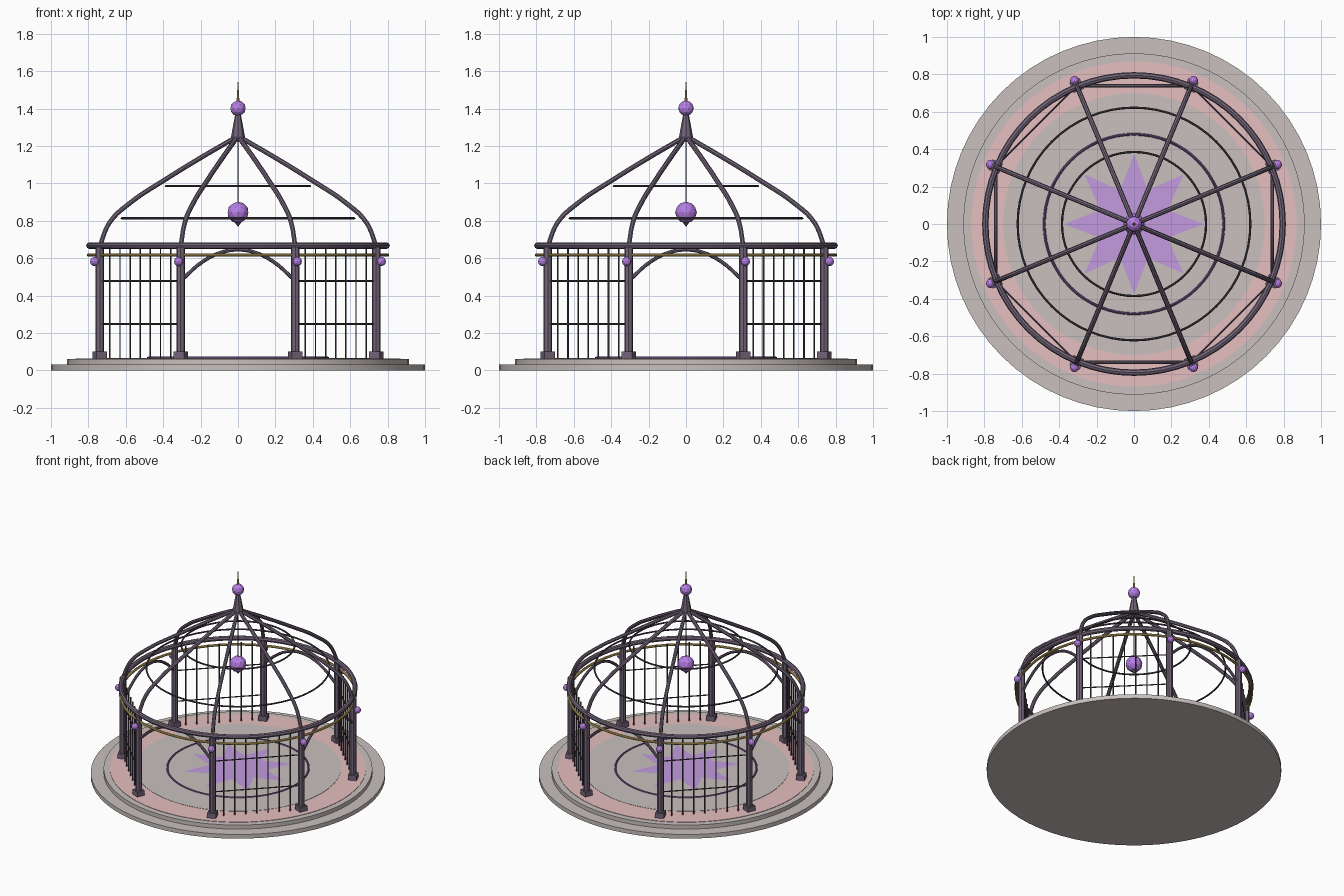
import bpy, bmesh
from math import sin, cos, pi, radians
from mathutils import Vector

cube = bpy.data.objects.get("Cube")
if cube:
    bpy.data.objects.remove(cube, do_unlink=True)


def material(name, r, g, b):
    mat = bpy.data.materials.new(name)
    mat.use_nodes = True
    mat.diffuse_color = (r, g, b, 1)
    mat.node_tree.nodes["Principled BSDF"].inputs["Base Color"].default_value = (r, g, b, 1)
    return mat


stone = material("warm grey stone", .58, .53, .51)
pink = material("pink stone", .79, .52, .53)
lilac = material("lilac inlay", .54, .33, .74)
violet = material("violet inlay", .17, .09, .26)
iron = material("plum iron", .17, .13, .19)
dark = material("dark iron", .075, .06, .08)
crystal = material("purple crystal", .50, .22, .83)
gold = material("old gold", .60, .43, .12)


def finish(name, mat, smooth=True):
    obj = bpy.context.object
    obj.name = name
    obj.data.materials.clear()
    obj.data.materials.append(mat)
    if smooth:
        bpy.ops.object.shade_smooth_by_angle(angle=radians(40))
    return obj


def rod(name, mat, a, b, r, r2=None, sides=8, smooth=True):
    a, b = Vector(a), Vector(b)
    turn = (b - a).to_track_quat('Z', 'Y').to_euler()
    bpy.ops.mesh.primitive_cone_add(vertices=sides, radius1=r, radius2=r if r2 is None else r2,
                                    depth=(b - a).length, location=(a + b) / 2, rotation=turn)
    return finish(name, mat, smooth)


def ring(name, mat, radius, thick, z):
    bpy.ops.mesh.primitive_torus_add(major_radius=radius, minor_radius=thick, major_segments=64,
                                     minor_segments=8, location=(0, 0, z))
    return finish(name, mat)


def ball(name, mat, place, r):
    bpy.ops.mesh.primitive_ico_sphere_add(subdivisions=2, radius=r, location=place)
    return finish(name, mat, False)


def tube(name, mat, points, r):
    curve = bpy.data.curves.new(name, 'CURVE')
    curve.dimensions = '3D'
    curve.bevel_depth = r
    curve.bevel_resolution = 2
    curve.resolution_u = 5
    curve.use_fill_caps = True
    spline = curve.splines.new('BEZIER')
    spline.bezier_points.add(len(points) - 1)
    for bp, p in zip(spline.bezier_points, points):
        bp.co = p
        bp.handle_left_type = bp.handle_right_type = 'AUTO'
    obj = bpy.data.objects.new(name, curve)
    bpy.context.collection.objects.link(obj)
    bpy.ops.object.select_all(action='DESELECT')
    obj.select_set(True)
    bpy.context.view_layer.objects.active = obj
    bpy.ops.object.convert(target='MESH')
    return finish(name, mat)


def polar(r, angle, z):
    return Vector((r * cos(angle), r * sin(angle), z))


def star_inlay(name, mat, outer, inner, points, z):
    bm = bmesh.new()
    centre = bm.verts.new((0, 0, z))
    rim = [bm.verts.new(polar(inner if i % 2 else outer, i * pi / points, z))
           for i in range(2 * points)]
    for a, b in zip(rim, rim[1:] + rim[:1]):
        bm.faces.new((centre, a, b))
    mesh = bpy.data.meshes.new(name)
    bm.to_mesh(mesh)
    bm.free()
    mesh.materials.append(mat)
    bpy.context.collection.objects.link(bpy.data.objects.new(name, mesh))


# Stepped floor with inlays
FLOOR = .064
rod("lower_step", stone, (0, 0, 0), (0, 0, .031), 1, sides=64)
rod("upper_step", stone, (0, 0, .031), (0, 0, .061), .913, sides=64)
rod("pink_floor_band", pink, (0, 0, .061), (0, 0, FLOOR), .87, sides=64)
rod("inner_floor", stone, (0, 0, FLOOR), (0, 0, FLOOR + .002), .70, sides=64)
ring("floor_ring", violet, .48, .007, FLOOR + .002)
star_inlay("floor_star", lilac, .375, .195, 8, FLOOR + .004)

# Columns and roof ribs
R = .80
PROFILE = [(.80, .665), (.742, .792), (.625, .895), (.43, 1.015), (.21, 1.14), (.02, 1.242)]
angles = [pi / 8 + i * pi / 4 for i in range(8)]
for i, a in enumerate(angles):
    rod(f"column_{i}", iron, polar(R, a, FLOOR), polar(R, a, .66), .023)
    bpy.ops.mesh.primitive_cube_add(size=1, location=polar(R, a, FLOOR + .018), rotation=(0, 0, a))
    bpy.context.object.scale = (.06, .06, .038)
    finish(f"column_foot_{i}", iron, False)
    ball(f"column_ball_{i}", crystal, polar(.83, a, .582), .025)
    tube(f"roof_rib_{i}", iron, [polar(r, a, z) for r, z in PROFILE], .013)

# Bays alternate between railings and open arches
up = Vector((0, 0, 1))
for i, a in enumerate(angles):
    p, q = polar(R, a, 0), polar(R, a + pi / 4, 0)
    if i % 2 == 0:
        for k in range(1, 8):
            foot = p.lerp(q, k / 8)
            rod(f"railing_bar_{i}_{k}", dark, foot + up * FLOOR, foot + up * .655, .0045, sides=6)
        for part, z in (("lower", .248), ("upper", .478)):
            rod(f"{part}_rail_{i}", dark, p + up * z, q + up * z, .0045, sides=6)
    else:
        arch = []
        for k in range(7):
            t = k / 3 - 1
            arch.append(p.lerp(q, .5 + t * .48) + up * (.645 - .155 * t * t))
        tube(f"arch_{i}", iron, arch, .010)

# Rings around the frame and under the roof
ring("top_ring", iron, .795, .017, .667)
ring("gold_ring", gold, .799, .009, .617)
ring("lower_roof_ring", dark, .622, .006, .813)
ring("upper_roof_ring", dark, .385, .006, .985)

# Finial
rod("finial_cone", iron, (0, 0, 1.24), (0, 0, 1.375), .039, .014, smooth=False)
ball("finial_ball", crystal, (0, 0, 1.401), .042)
rod("finial_spike", gold, (0, 0, 1.435), (0, 0, 1.547), .008, .001)

# Hanging lantern
rod("lantern_cord", dark, (0, 0, .885), (0, 0, 1.245), .003, sides=6)
ball("lantern_ball", crystal, (0, 0, .844), .058)
rod("lantern_tip", iron, (0, 0, .77), (0, 0, .797), .002, .022, smooth=False)
